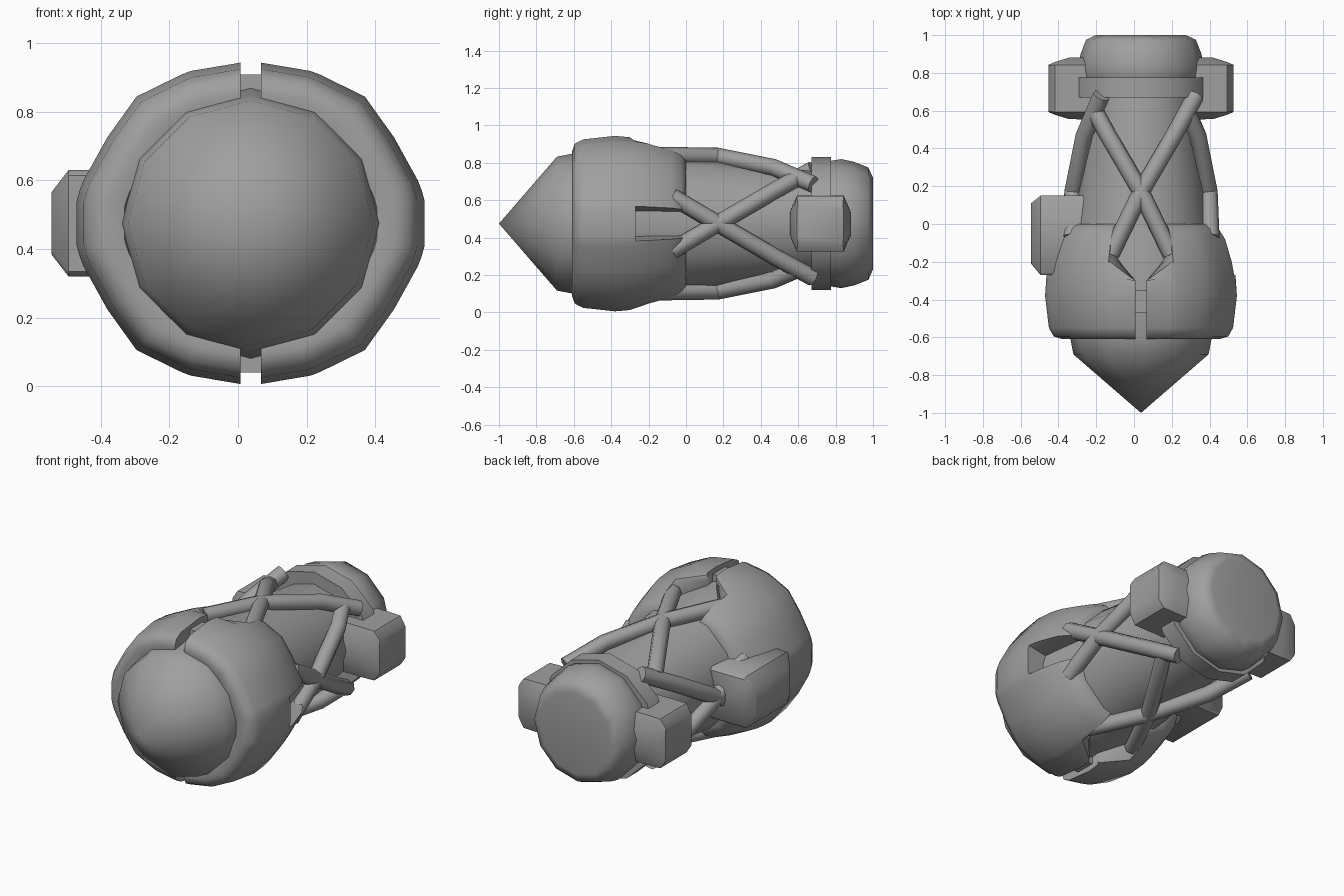
import bpy, bmesh, math

cube = bpy.data.objects.get("Cube")
if cube:
    bpy.data.objects.remove(cube, do_unlink=True)

CX, CZ = 0.037, 0.475          # long axis of the craft

grey = bpy.data.materials.new("plain grey")
grey.use_nodes = True
colour = (0.35, 0.35, 0.35, 1)
grey.diffuse_color = colour
grey.node_tree.nodes["Principled BSDF"].inputs["Base Color"].default_value = colour


def finish(obj, angle=40):
    obj.data.materials.clear()
    obj.data.materials.append(grey)
    bpy.ops.object.select_all(action='DESELECT')
    obj.select_set(True)
    bpy.context.view_layer.objects.active = obj
    if obj.type == 'CURVE':
        bpy.ops.object.convert(target='MESH')
    bpy.ops.object.shade_smooth_by_angle(angle=math.radians(angle))


def from_bmesh(name, bm, angle=40):
    bmesh.ops.remove_doubles(bm, verts=bm.verts, dist=0.0005)
    bmesh.ops.recalc_face_normals(bm, faces=bm.faces)
    mesh = bpy.data.meshes.new(name)
    bm.to_mesh(mesh)
    bm.free()
    obj = bpy.data.objects.new(name, mesh)
    bpy.context.collection.objects.link(obj)
    finish(obj, angle)


def skin(bm, loops):
    """Join neighbouring closed loops of vertices with quads."""
    n = len(loops[0])
    for a, b in zip(loops, loops[1:]):
        for i in range(n):
            j = (i + 1) % n
            bm.faces.new((a[i], a[j], b[j], b[i]))


def lathe(name, profile, sides=12, wide=1.0, closed=False, angle=40):
    """Spin (y, radius) points around the long axis."""
    bm = bmesh.new()
    turn = [2 * math.pi * i / sides for i in range(sides)]
    rings = [[bm.verts.new((CX + r * wide * math.cos(a), y, CZ + r * math.sin(a))) for a in turn]
             for y, r in profile]
    skin(bm, rings + rings[:1] if closed else rings)
    from_bmesh(name, bm, angle)


def pod(name, rings, angle):
    """Sideways block from (x, y centre, y half, z half, y cut, z cut) rings."""
    bm = bmesh.new()
    loops = []
    for x, mid, hy, hz, cut_y, cut_z in rings:
        ay, az = hy - cut_y, hz - cut_z
        outline = [(hy, -az), (hy, az), (ay, hz), (-ay, hz),
                   (-hy, az), (-hy, -az), (-ay, -hz), (ay, -hz)]
        loops.append([bm.verts.new((x, mid + y, CZ + z)) for y, z in outline])
    skin(bm, loops)
    bm.faces.new(loops[0])
    bm.faces.new(loops[-1])
    from_bmesh(name, bm, angle)


# Hull with pointed nose
lathe("hull", [(-1, 0), (-0.69, 0.358), (-0.6, 0.375), (-0.4, 0.405), (-0.2, 0.385), (0, 0.36),
               (0.17, 0.34), (0.47, 0.305), (0.68, 0.28), (0.7, 0)], angle=45)

# Tail block with dished end
lathe("tail_block", [(0.7, 0), (0.7, 0.3), (0.77, 0.335), (0.83, 0.345), (0.9, 0.33),
                     (0.975, 0.3), (1.0, 0.245), (0.92, 0)], wide=0.97, angle=60)

# Flat collar round the tail
lathe("tail_collar", [(0.67, 0.24), (0.67, 0.355), (0.775, 0.355), (0.775, 0.24)],
      wide=1.04, closed=True, angle=35)

# Clamshell halves: (y, share of outer radius), swept through angles with notched back edge
SECTION = [(-0.56, 0.7), (-0.6, 0.725), (-0.61, 0.82), (-0.595, 0.91), (-0.55, 0.96), (-0.38, 1),
           (-0.27, 0.985), (-0.2, 0.96), (-0.08, 0.89), (-0.025, 0.82), (0, 0.75), (0, 0.66),
           (-0.27, 0.68)]
# (angle, outer radius, rearmost y)
UPPER = [(7.3, 0.512, -0.27), (10.3, 0.509, -0.27), (10.6, 0.509, 0), (14.4, 0.504, 0),
         (31, 0.488, 0), (48, 0.498, 0), (65, 0.479, 0), (68, 0.478, 0),
         (69, 0.477, -0.17), (86.4, 0.47, -0.3)]
STATIONS = [(-a, r, y) for a, r, y in reversed(UPPER)] + UPPER

for side, name in ((1, "left_shell"), (-1, "right_shell")):
    bm = bmesh.new()
    loops = []
    for deg, radius, rear in STATIONS:
        a = math.radians(deg)
        loops.append([bm.verts.new((CX + side * max(0.03, radius * k * math.cos(a)),
                                    min(y, rear), CZ + radius * k * math.sin(a)))
                      for y, k in SECTION])
        if abs(deg) > 85:
            for v in loops[-1]:
                v.co.x = CX + side * 0.03
    skin(bm, loops)
    bm.faces.new(loops[0])
    bm.faces.new(loops[-1])
    from_bmesh(name, bm, 50)

# Link bars across the gap between the shells
for sign, name in ((1, "top_link"), (-1, "bottom_link")):
    bm = bmesh.new()
    bmesh.ops.create_cube(bm, size=1)
    for v in bm.verts:
        v.co = (CX + v.co.x * 0.1, -0.41 + v.co.y * 0.12, CZ + sign * 0.405 + v.co.z * 0.06)
    from_bmesh(name, bm)

# Crossed struts bent over the hull: one long and one short on each of four sides
DIRECTIONS = {"left": (1, 0), "right": (-1, 0), "top": (0, 1), "bottom": (0, -1)}
for label, (dx, dz) in DIRECTIONS.items():
    start = (-0.16, 0.365, -0.16) if dz else (-0.075, 0.37, -0.145)
    bend = [start, (0.17, 0.36, 0), (0.47, 0.3, 0.175)]
    long_sign = 1 if dz else -1
    for name, sign, end in (("long", long_sign, (0.68, 0.21, 0.29)),
                            ("short", -long_sign, (0.58, 0.25, 0.235))):
        path = bend + [end]
        curve = bpy.data.curves.new(f"{label}_{name}_strut", 'CURVE')
        curve.dimensions = '3D'
        curve.bevel_depth = 0.046
        curve.bevel_resolution = 2
        curve.use_fill_caps = True
        spline = curve.splines.new('POLY')
        spline.points.add(len(path) - 1)
        for point, (y, out, across) in zip(spline.points, path):
            across *= sign
            point.co = (CX + dx * out + dz * across, y, CZ + dz * out + dx * across, 1)
        strut = bpy.data.objects.new(curve.name, curve)
        bpy.context.collection.objects.link(strut)
        finish(strut, 50)

# Side pods on the tail: bulged, with cut corners
for sign, name in ((1, "left_pod"), (-1, "right_pod")):
    rings = [(0.2, 0.165, 0.15, 0.04, 0.09), (0.38, 0.163, 0.15, 0.038, 0.09),
             (0.455, 0.14, 0.148, 0.015, 0.055), (0.49, 0.125, 0.098, 0.005, 0.02)]
    pod(name, [(CX + sign * x, 0.718, *rest) for x, *rest in rings], 45)

# Equipment box on the right shell
pod("right_equipment_box", [(-0.26, -0.06, 0.21, 0.155, 0.015, 0.015),
                            (-0.495, -0.06, 0.21, 0.155, 0.015, 0.015),
                            (-0.545, -0.05, 0.16, 0.09, 0.015, 0.015)], 45)
